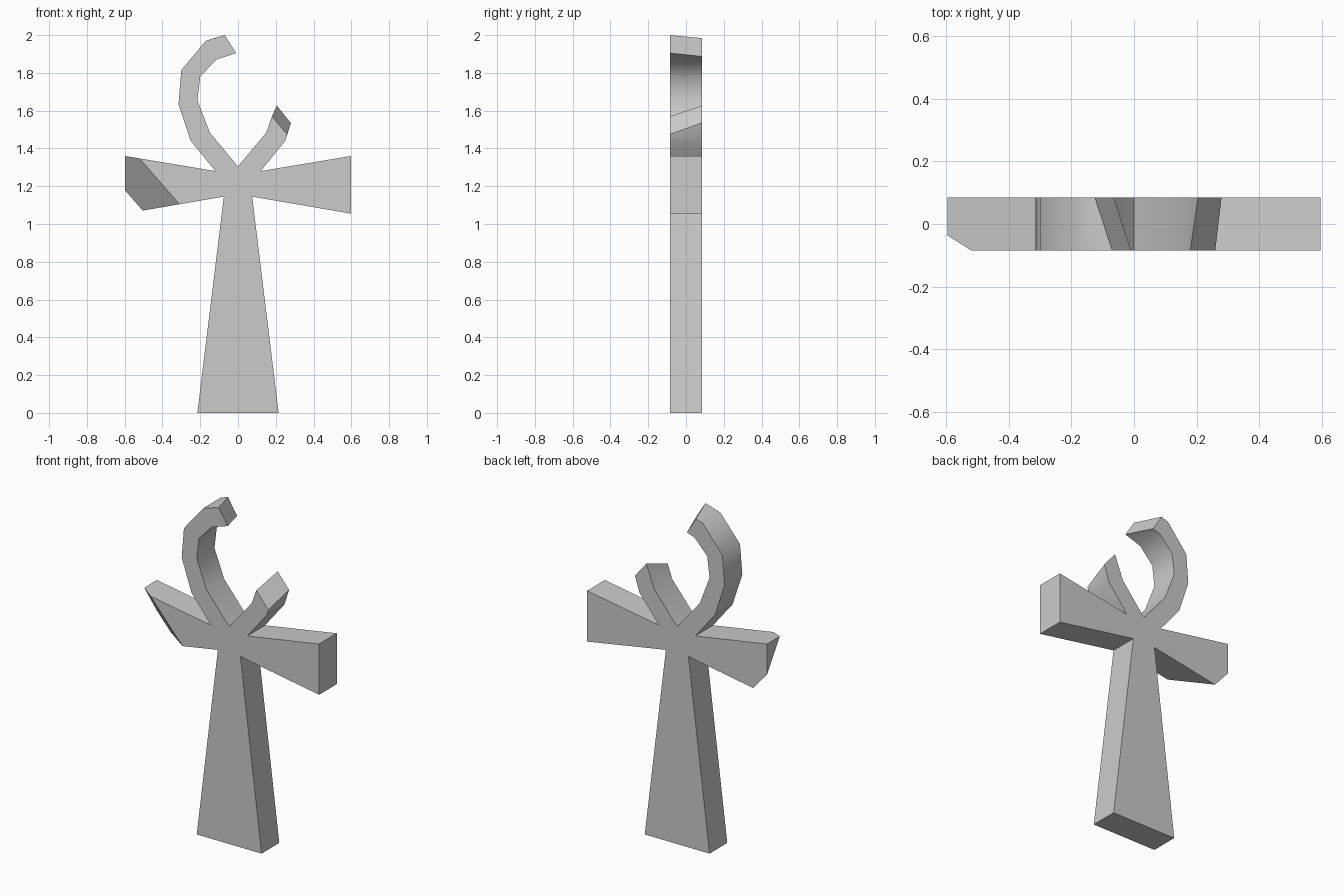
import bpy, bmesh, math
from mathutils import Vector, Matrix

if "Cube" in bpy.data.objects:
    bpy.data.objects.remove(bpy.data.objects["Cube"])

D = 0.084  # half thickness

# Outline half shared by both sides: stem, arm, start of the loop
half = [(0.215, 0), (0.075, 1.145), (0.597, 1.055), (0.597, 1.36), (0.12, 1.28), (0.25, 1.44)]
# Loop pieces; the broken tips differ between the front and the back face
right_tip = {-1: [(0.26, 1.475), (0.18, 1.57)], 1: [(0.28, 1.535), (0.205, 1.627)]}
left_tip = {-1: [(-0.01, 1.905), (-0.07, 2.0)], 1: [(-0.065, 1.887), (-0.125, 1.984)]}
inner = [(0.15, 1.485), (0, 1.305), (-0.15, 1.485), (-0.215, 1.655), (-0.2, 1.78), (-0.115, 1.87)]
outer = [(-0.17, 1.97), (-0.3, 1.815), (-0.315, 1.635)]


def outline(side):
    mirrored = [(-x, z) for x, z in reversed(half)]
    return half + right_tip[side] + inner + left_tip[side] + outer + mirrored


# Body: front and back outlines joined by a band of quads
bm = bmesh.new()
front = [bm.verts.new((x, -D, z)) for x, z in outline(-1)]
back = [bm.verts.new((x, D, z)) for x, z in outline(1)]
bm.faces.new(front)
bm.faces.new(back[::-1])
for i in range(len(front)):
    j = (i + 1) % len(front)
    bm.faces.new((front[j], front[i], back[i], back[j]))
bmesh.ops.recalc_face_normals(bm, faces=bm.faces)
mesh = bpy.data.meshes.new("broken_looped_cross")
bm.to_mesh(mesh)
bm.free()
body = bpy.data.objects.new("broken_looped_cross", mesh)
bpy.context.collection.objects.link(body)

# Slanted break on the left arm, cut by a tilted box
a, b, c = Vector((-0.52, -D, 1.345)), Vector((-0.31, -D, 1.105)), Vector((-0.6, D, 1.18))
u = (b - a).normalized()
n = u.cross(c - a).normalized()
if n.y > 0:
    n = -n
v = n.cross(u)
rot = Matrix((u, v, n)).transposed().to_4x4()
bpy.ops.mesh.primitive_cube_add(size=1)
cutter = bpy.context.object
cutter.name = "arm_cutter"
cutter.hide_render = True
centre = (a + b + c) / 3 + n * 0.2
cutter.matrix_world = Matrix.Translation(centre) @ rot @ Matrix.Diagonal((0.7, 0.7, 0.4, 1))

mod = body.modifiers.new("break", "BOOLEAN")
mod.operation = "DIFFERENCE"
mod.solver = "EXACT"
mod.object = cutter
bpy.ops.object.select_all(action="DESELECT")
body.select_set(True)
bpy.context.view_layer.objects.active = body
bpy.ops.object.modifier_apply(modifier="break")
bpy.data.objects.remove(cutter)

# Smooth loop, sharp edges elsewhere
bpy.ops.object.shade_smooth_by_angle(angle=math.radians(38))
